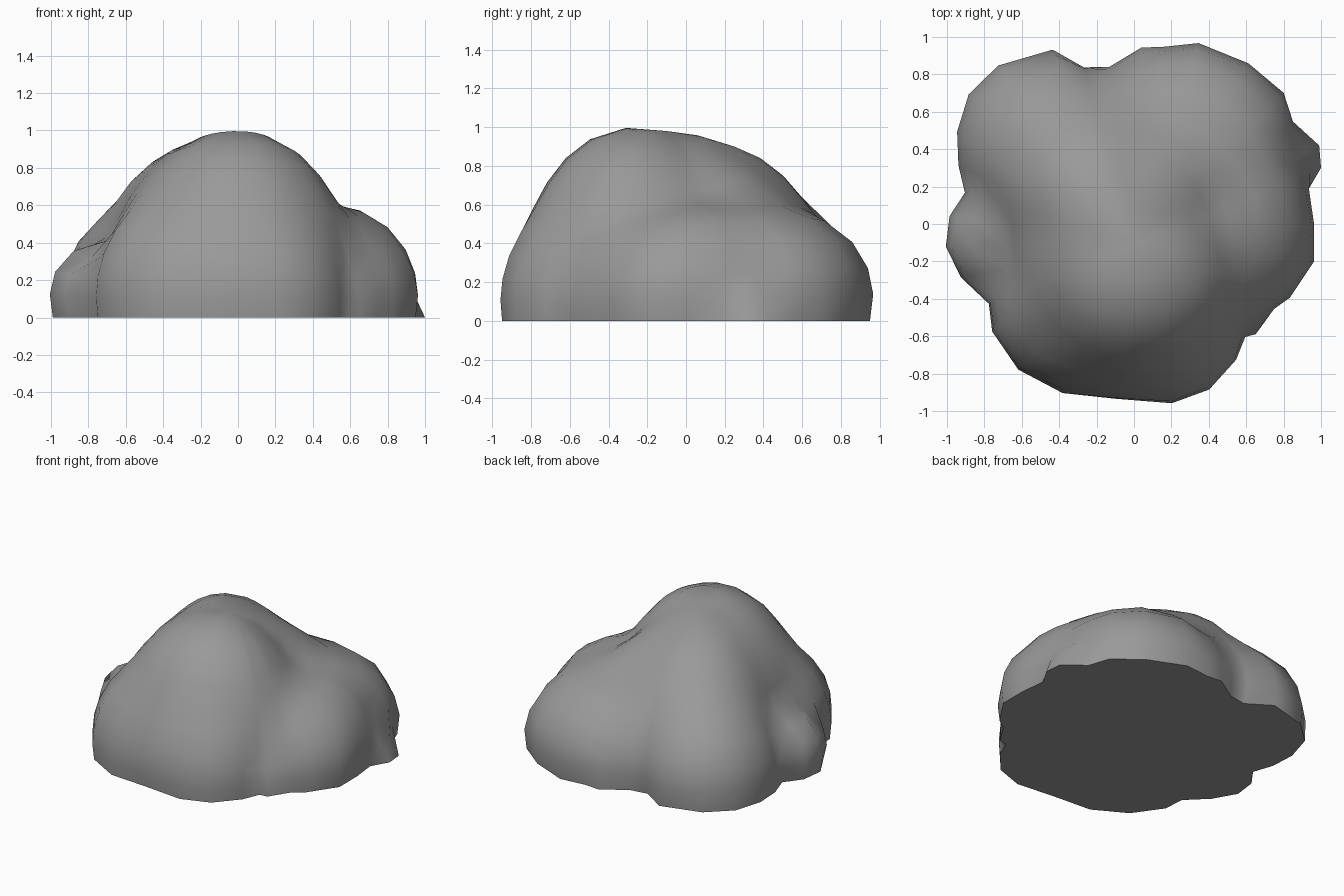
import bpy, bmesh, math
from mathutils import Vector

cube = bpy.data.objects.get("Cube")
if cube:
    bpy.data.objects.remove(cube, do_unlink=True)

# Lumps of the boulder: centre and radii of each ellipsoid
lumps = {
    "peak": ((0, -.28, .35), (.56, .53, .645)),
    "crest": ((-.12, 0, .3), (.45, .45, .64)),
    "front": ((.05, -.42, .15), (.55, .515, .55)),
    "front_right_side": ((-.42, -.45, .15), (.32, .37, .45)),
    "right_waist": ((-.3, -.15, .3), (.36, .38, .48)),
    "ridge": ((-.25, .2, .25), (.48, .48, .63)),
    "saddle": ((.12, .2, .2), (.4, .42, .58)),
    "back_ridge": ((-.45, .42, .15), (.43, .46, .48)),
    "back_saddle": ((-.05, .45, .15), (.33, .33, .47)),
    "back_shoulder": ((.33, .5, .15), (.45, .42, .42)),
    "side_saddle": ((.48, .3, .15), (.36, .36, .41)),
    "side_shoulder": ((.55, .05, .12), (.39, .43, .46)),
    "side_foot": ((.6, -.15, .12), (.33, .29, .35)),
    "front_saddle": ((.4, -.25, .1), (.31, .33, .45)),
    "low_knob": ((-.81, -.1, .11), (.19, .25, .26)),
    "side_nub": ((.93, .37, 0), (.09, .12, .13)),
    "front_nub": ((.61, -.55, .02), (.08, .08, .14)),
}

# Footprint on the ground, counter-clockwise
footprint = [
    (.95, 0), (.93, .18), (1, .3), (.99, .42), (.84, .54), (.79, .69),
    (.6, .84), (.34, .95), (.15, .93), (.04, .94), (-.13, .83), (-.26, .81),
    (-.43, .92), (-.72, .84), (-.88, .69), (-.94, .49), (-.93, .31),
    (-.88, .16), (-.97, .04), (-.99, -.12), (-.9, -.28), (-.76, -.42),
    (-.75, -.57), (-.61, -.77), (-.38, -.9), (-.1, -.92), (.2, -.95),
    (.4, -.88), (.54, -.72), (.59, -.6), (.65, -.59), (.74, -.45),
    (.82, -.39), (.95, -.2),
]
axis = Vector((0, -.1, 0))
blend = .045


def field(p):
    """Smooth union of all lumps, negative inside."""
    total = 0
    for c, r in lumps.values():
        q = Vector([(p[i] - c[i]) / r[i] for i in range(3)])
        total += math.exp(min(-(q.length - 1) * min(r) / blend, 50))
    return -blend * math.log(total + 1e-30)


def reach(direction):
    """Distance from the axis to the outer surface along a direction."""
    t = 1.5
    while t > .1 and field(axis + direction * t) > 0:
        t -= .02
    lo, hi = t, t + .02
    for _ in range(8):
        mid = (lo + hi) / 2
        if field(axis + direction * mid) > 0:
            hi = mid
        else:
            lo = mid
    return lo


# Rings of points from the ground to the summit, fitted to the footprint
bm = bmesh.new()
rings = []
for angle in (0, 7, 14, 22, 31, 40, 49, 58, 67, 78):
    e = math.radians(angle)
    fit = max(0, 1 - angle / 35)
    ring = []
    for x, y in footprint:
        flat = Vector((x, y, 0)) - axis
        out = flat.normalized()
        d = out * math.cos(e) + Vector((0, 0, math.sin(e)))
        scale = 1 + (flat.length / reach(out) - 1) * fit
        ring.append(bm.verts.new(axis + d * reach(d) * scale))
    rings.append(ring)
up = Vector((0, 0, 1))
summit = bm.verts.new(axis + up * reach(up))

n = len(footprint)
for i in range(n):
    j = (i + 1) % n
    for low, high in zip(rings, rings[1:]):
        bm.faces.new((low[i], low[j], high[j], high[i]))
    bm.faces.new((rings[-1][i], rings[-1][j], summit))
bm.faces.new(rings[0][::-1])
bmesh.ops.recalc_face_normals(bm, faces=bm.faces)

mesh = bpy.data.meshes.new("boulder")
bm.to_mesh(mesh)
bm.free()
boulder = bpy.data.objects.new("boulder", mesh)
bpy.context.collection.objects.link(boulder)

# Stone colour
stone = bpy.data.materials.new("stone_grey")
stone.use_nodes = True
grey = (.32, .32, .32, 1)
stone.diffuse_color = grey
stone.node_tree.nodes["Principled BSDF"].inputs["Base Color"].default_value = grey
mesh.materials.append(stone)

bpy.ops.object.select_all(action='DESELECT')
boulder.select_set(True)
bpy.context.view_layer.objects.active = boulder
bpy.ops.object.shade_smooth_by_angle(angle=math.radians(60))
